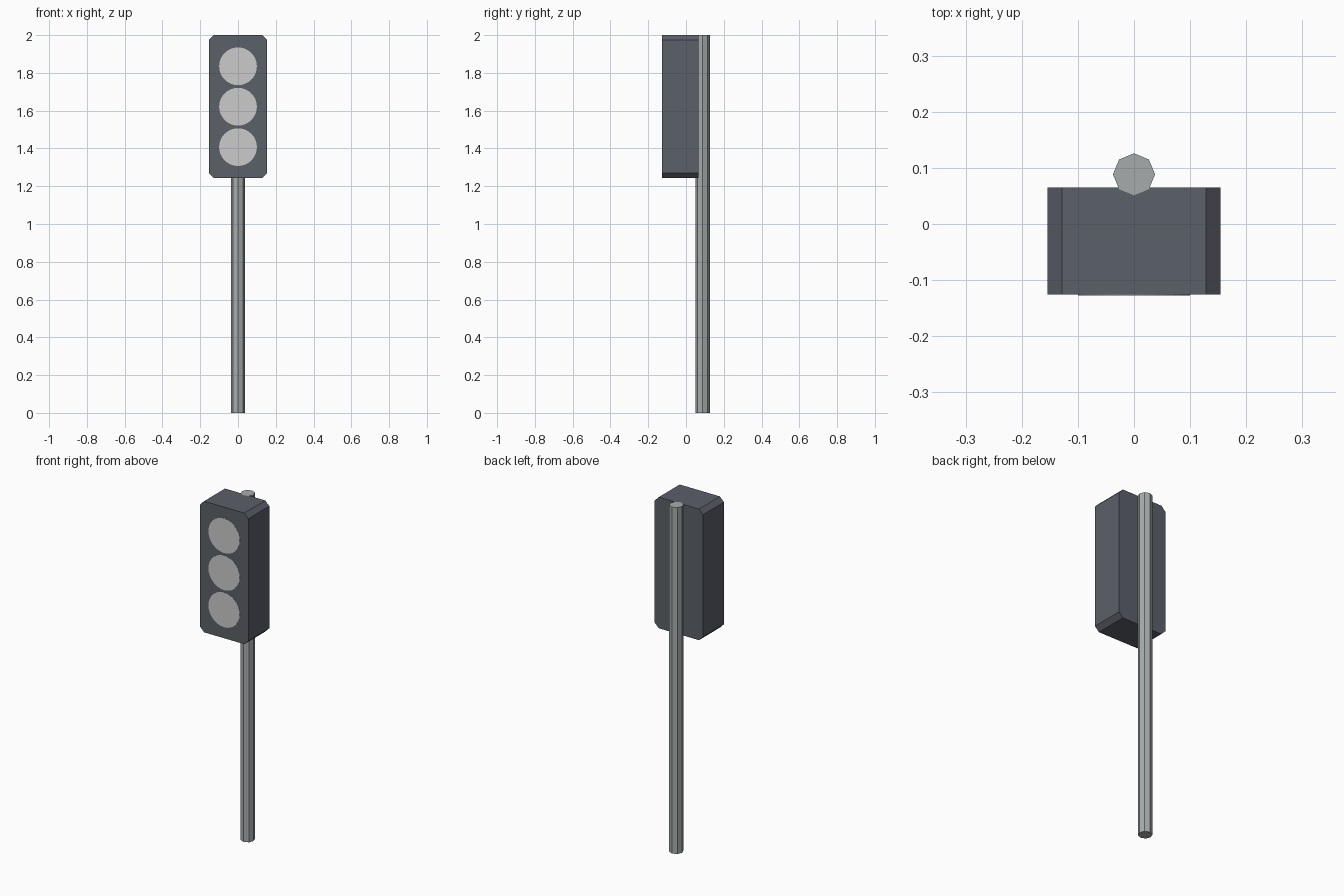
import bpy, bmesh, math
from mathutils import Matrix

if "Cube" in bpy.data.objects:
    bpy.data.objects.remove(bpy.data.objects["Cube"])


def material(name, rgb):
    mat = bpy.data.materials.new(name)
    mat.diffuse_color = (*rgb, 1)
    mat.use_nodes = True
    mat.node_tree.nodes["Principled BSDF"].inputs["Base Color"].default_value = mat.diffuse_color
    return mat


def add_object(name, bm, mat=None):
    bmesh.ops.recalc_face_normals(bm, faces=bm.faces)
    mesh = bpy.data.meshes.new(name)
    bm.to_mesh(mesh)
    bm.free()
    obj = bpy.data.objects.new(name, mesh)
    bpy.context.collection.objects.link(obj)
    if mat:
        mesh.materials.append(mat)
    return obj


FRONT, BACK = -0.126, 0.065
BOTTOM, TOP = 1.243, 2.0

# Pole: octagonal post with a corner facing each axis
bm = bmesh.new()
bmesh.ops.create_cone(bm, cap_ends=True, segments=8, radius1=0.0375, radius2=0.0375,
                      depth=TOP, matrix=Matrix.Translation((0, 0.0885, TOP / 2)))
add_object("pole", bm, material("pole_grey", (0.38, 0.41, 0.41)))

# Housing: box with its four front-to-back edges chamfered
bm = bmesh.new()
bmesh.ops.create_cube(bm, size=1, matrix=Matrix.Translation(
    (0, (FRONT + BACK) / 2, (BOTTOM + TOP) / 2)) @ Matrix.Diagonal(
    (0.309, BACK - FRONT, TOP - BOTTOM, 1)))
depth_edges = [e for e in bm.edges
               if abs(e.verts[0].co.y - e.verts[1].co.y) > 0.1]
bmesh.ops.bevel(bm, geom=depth_edges, offset=0.026, offset_type='OFFSET',
                segments=1, affect='EDGES')
add_object("housing", bm, material("housing_dark", (0.105, 0.115, 0.14)))

# Lamps: three flat round lenses just proud of the front face
for name, z in (("lower_lamp", 1.407), ("middle_lamp", 1.621), ("upper_lamp", 1.835)):
    bm = bmesh.new()
    bmesh.ops.create_cone(bm, cap_ends=True, segments=32, radius1=0.1, radius2=0.1,
                          depth=0.002, matrix=Matrix.Translation((0, FRONT, z))
                          @ Matrix.Rotation(math.pi / 2, 4, 'X'))
    add_object(name, bm)
